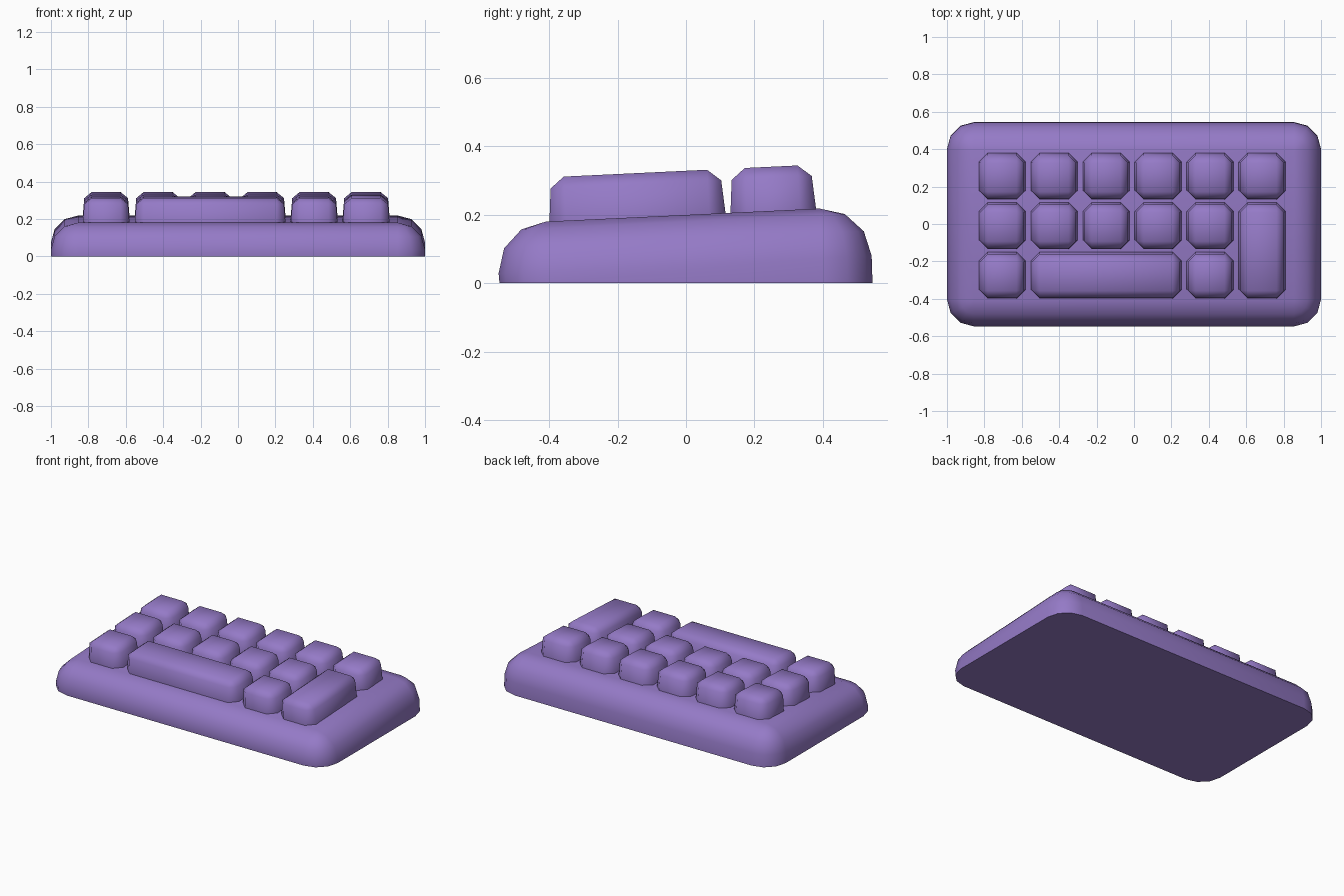
import bpy, bmesh, math

if "Cube" in bpy.data.objects:
    bpy.data.objects.remove(bpy.data.objects["Cube"])

SLOPE = 0.0475      # tilt of the deck, rising to the back
DECK = 0.1995       # deck height at y = 0

purple = bpy.data.materials.new("soft_purple")
purple.diffuse_color = (0.30, 0.195, 0.57, 1)
purple.use_nodes = True
purple.node_tree.nodes["Principled BSDF"].inputs["Base Color"].default_value = purple.diffuse_color


def outline(hx, hy, r, segs):
    """Rounded rectangle, counter-clockwise."""
    pts = []
    for k, (sx, sy) in enumerate([(1, 1), (-1, 1), (-1, -1), (1, -1)]):
        for i in range(segs + 1):
            a = math.pi / 2 * (k + i / segs)
            pts.append((sx * (hx - r) + r * math.cos(a),
                        sy * (hy - r) + r * math.sin(a)))
    return pts


def loft(name, cx, cy, hx, hy, radius, segs, rings, angle):
    """Stack of inset rings (inset, height, tilted, y shift)."""
    bm = bmesh.new()
    loops = []
    for inset, z, tilted, shift in rings:
        loop = []
        for x, y in outline(hx - inset, hy - inset, max(radius - inset, 0), segs):
            y += cy + shift
            loop.append(bm.verts.new((x + cx, y, z + (SLOPE * y if tilted else 0))))
        loops.append(loop)
    n = len(loops[0])
    for a, b in zip(loops, loops[1:]):
        for i in range(n):
            j = (i + 1) % n
            bm.faces.new((a[i], a[j], b[j], b[i]))
    bm.faces.new(loops[0][::-1])
    bm.faces.new(loops[-1])
    bmesh.ops.remove_doubles(bm, verts=bm.verts, dist=0.0005)
    bmesh.ops.recalc_face_normals(bm, faces=bm.faces)
    me = bpy.data.meshes.new(name)
    bm.to_mesh(me)
    bm.free()
    me.materials.append(purple)
    ob = bpy.data.objects.new(name, me)
    bpy.context.collection.objects.link(ob)
    bpy.ops.object.select_all(action='DESELECT')
    ob.select_set(True)
    bpy.context.view_layer.objects.active = ob
    bpy.ops.object.shade_smooth_by_angle(angle=math.radians(angle))
    return ob


# Wedge-shaped case with a rounded top edge
R = 0.145
case_rings = [(0, 0, False, 0)]
for i in range(4):
    a = math.radians(30 * i)
    z = DECK - R + R * math.sin(a)
    case_rings.append((R * (1 - math.cos(a)), z, True, -SLOPE * z))
loft("case", 0, 0, 1.0, 0.545, R, 3, case_rings, 50)

# Keys sit on a grid; some span several columns or rows
PX, PY, X0, Y0, HALF = 0.278, 0.2645, -0.705, 0.255, 0.125


def key(name, c0, r0, c1=None, r1=None):
    c1 = c0 if c1 is None else c1
    r1 = r0 if r1 is None else r1
    rings = [(inset, DECK + h, True, -SLOPE * h)
             for inset, h in [(0, -0.015), (0, 0.0), (0.008, 0.096), (0.048, 0.129)]]
    loft(name, X0 + PX * (c0 + c1) / 2, Y0 - PY * (r0 + r1) / 2,
         HALF + PX * (c1 - c0) / 2, HALF + PY * (r1 - r0) / 2, 0.048, 1, rings, 65)


for c in range(6):
    key(f"back_key_{c + 1}", c, 0)
for c in range(5):
    key(f"middle_key_{c + 1}", c, 1)
key("front_key_left", 0, 2)
key("space_bar", 1, 2, 3, 2)
key("front_key_right", 4, 2)
key("tall_key", 5, 1, 5, 2)
